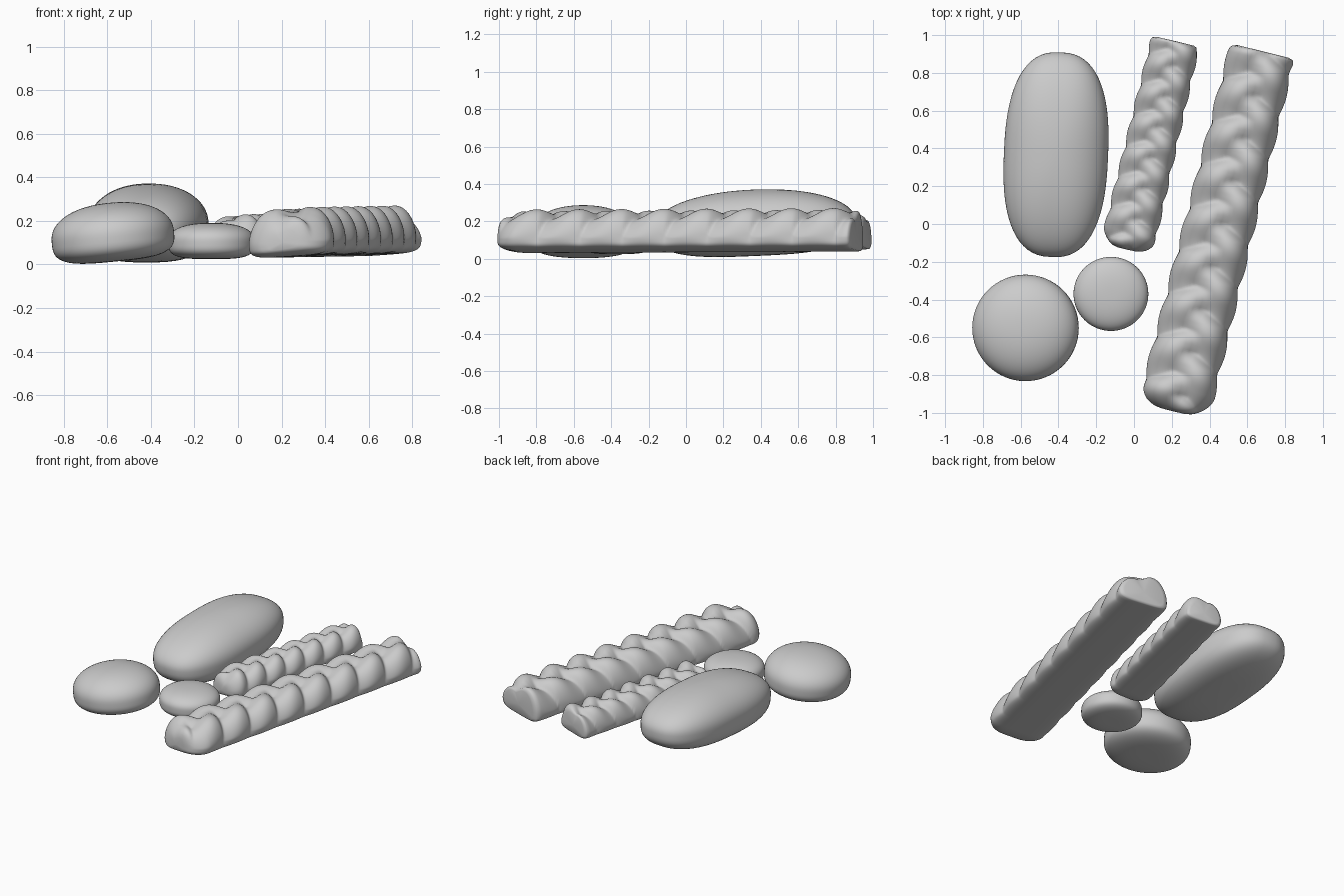
import bpy, bmesh, math
from mathutils import Vector

if "Cube" in bpy.data.objects:
    bpy.data.objects.remove(bpy.data.objects["Cube"])

crust = bpy.data.materials.new("plain_grey_crust")
crust.diffuse_color = (0.6, 0.6, 0.6, 1)
crust.use_nodes = True
crust.node_tree.nodes["Principled BSDF"].inputs["Base Color"].default_value = crust.diffuse_color


def finish(name, bm):
    bmesh.ops.recalc_face_normals(bm, faces=bm.faces)
    me = bpy.data.meshes.new(name)
    bm.to_mesh(me)
    bm.free()
    for p in me.polygons:
        p.use_smooth = True
    me.materials.append(crust)
    ob = bpy.data.objects.new(name, me)
    bpy.context.collection.objects.link(ob)
    return ob


def spow(v, e):
    return math.copysign(abs(v) ** e, v)


def dough(name, centre, rx, ry, up, down, plan=2.0, top=2.2, base=4.0, rot=(0, 0, 0)):
    """Risen dough: superellipse outline, domed top, flattened base."""
    bm = bmesh.new()
    bmesh.ops.create_uvsphere(bm, u_segments=64, v_segments=40, radius=1)
    for v in bm.verts:
        x, y, z = v.co
        rho = math.hypot(x, y)
        a = math.atan2(y, x)
        m = top if z > 0 else base
        r = rho ** (2 / m)
        v.co = (rx * r * spow(math.cos(a), 2 / plan),
                ry * r * spow(math.sin(a), 2 / plan),
                (up if z > 0 else down) * spow(z, 2 / m))
    ob = finish(name, bm)
    ob.location = centre
    ob.rotation_euler = [math.radians(d) for d in rot]
    return ob


def braid(name, start, end, amp, rad, lift, zc, floor, wave, phase, widths):
    """Three plaited strands baked as one skin with a flat base."""
    start, end = Vector(start), Vector(end)
    axis = end - start
    length = axis.length
    axis.normalize()
    side = Vector((axis.y, -axis.x))
    rings, around = int(length * 120), 72
    bm = bmesh.new()
    loops = []
    for i in range(rings + 1):
        t = i / rings
        u = t * length
        # rounded near end, blunt far end
        near = min(1, u / (rad * 1.2))
        far = min(1, (length - u) / 0.03)
        cap = math.sqrt(max(0, 1 - (1 - near) ** 2)) * (0.85 + 0.15 * math.sqrt(far))
        cap = max(cap, 0.12)
        width = (widths[0] + (widths[1] - widths[0]) * t) * (0.3 + 0.7 * cap)
        strands = []
        for k in range(3):
            s = phase + 2 * math.pi * (u / wave + k / 3)
            strands.append((amp * math.sin(s), -lift * math.sin(2 * s)))
        left = min(x for x, _ in strands) - rad
        right = max(x for x, _ in strands) + rad
        # the baked outline is only gently lobed
        full = amp * 0.9 + rad
        out_l, out_r = 0.45 * left - 0.55 * full, 0.45 * right + 0.55 * full
        mid = zc - 0.03
        ring = []
        for j in range(around):
            a = 2 * math.pi * j / around
            v = spow(math.cos(a), 0.7)
            x = (left + right) / 2 + v * (right - left) / 2
            edge = max(0, 1 - abs(v) ** 4) ** 0.25
            if math.sin(a) >= 0:
                h = max(zc + dz + math.sqrt(max(0, rad * rad - (x - sx) ** 2))
                        if abs(x - sx) < rad else zc - 0.02 for sx, dz in strands)
                z = mid + (h - mid) * edge * (0.3 + 0.7 * cap)
                x = (out_l + out_r) / 2 + v * (out_r - out_l) / 2
            else:
                # smooth underside, narrowing to the base
                z = mid - (mid - floor) * edge * (0.4 + 0.6 * cap)
                x = (out_l + out_r) / 2 + v * (out_r - out_l) / 2
                x += (v * full * 0.96 - x) * edge
            p = start + axis * u + side * x * width
            ring.append(bm.verts.new((p.x, p.y, z + 0.012 * v + 0.008 * t)))
        loops.append(ring)
    for r0, r1 in zip(loops, loops[1:]):
        for j in range(around):
            k = (j + 1) % around
            bm.faces.new((r0[j], r0[k], r1[k], r1[j]))
    # end caps as fans
    for ring in (loops[0], loops[-1]):
        c = sum((v.co for v in ring), Vector()) / around
        cv = bm.verts.new(c)
        for j in range(around):
            bm.faces.new((ring[j], ring[(j + 1) % around], cv))
    ob = finish(name, bm)
    sm = ob.modifiers.new("soften", 'SMOOTH')
    sm.factor = 0.5
    sm.iterations = 2
    return ob


# Oval loaf and two round buns
dough("oval_loaf", (-0.413, 0.367, 0.18), 0.276, 0.543, 0.19, 0.165,
      plan=2.5, top=2.1, base=3.0, rot=(2.5, 0, -2.5))
dough("large_bun", (-0.575, -0.55, 0.128), 0.282, 0.282, 0.156, 0.115,
      top=2.2, base=3.4, rot=(0, -5.5, 0))
dough("small_bun", (-0.122, -0.37, 0.105), 0.198, 0.196, 0.086, 0.08,
      top=2.4, base=3.5)

# Plaited breads
braid("long_braid", (0.208, -0.992), (0.68, 0.915), 0.088, 0.105, 0.03, 0.125,
      0.036, 0.70, 0.4, (1.06, 0.96))
braid("short_braid", (-0.04, -0.135), (0.22, 0.968), 0.064, 0.077, 0.024, 0.125,
      0.048, 0.50, 1.2, (1.06, 0.97))
